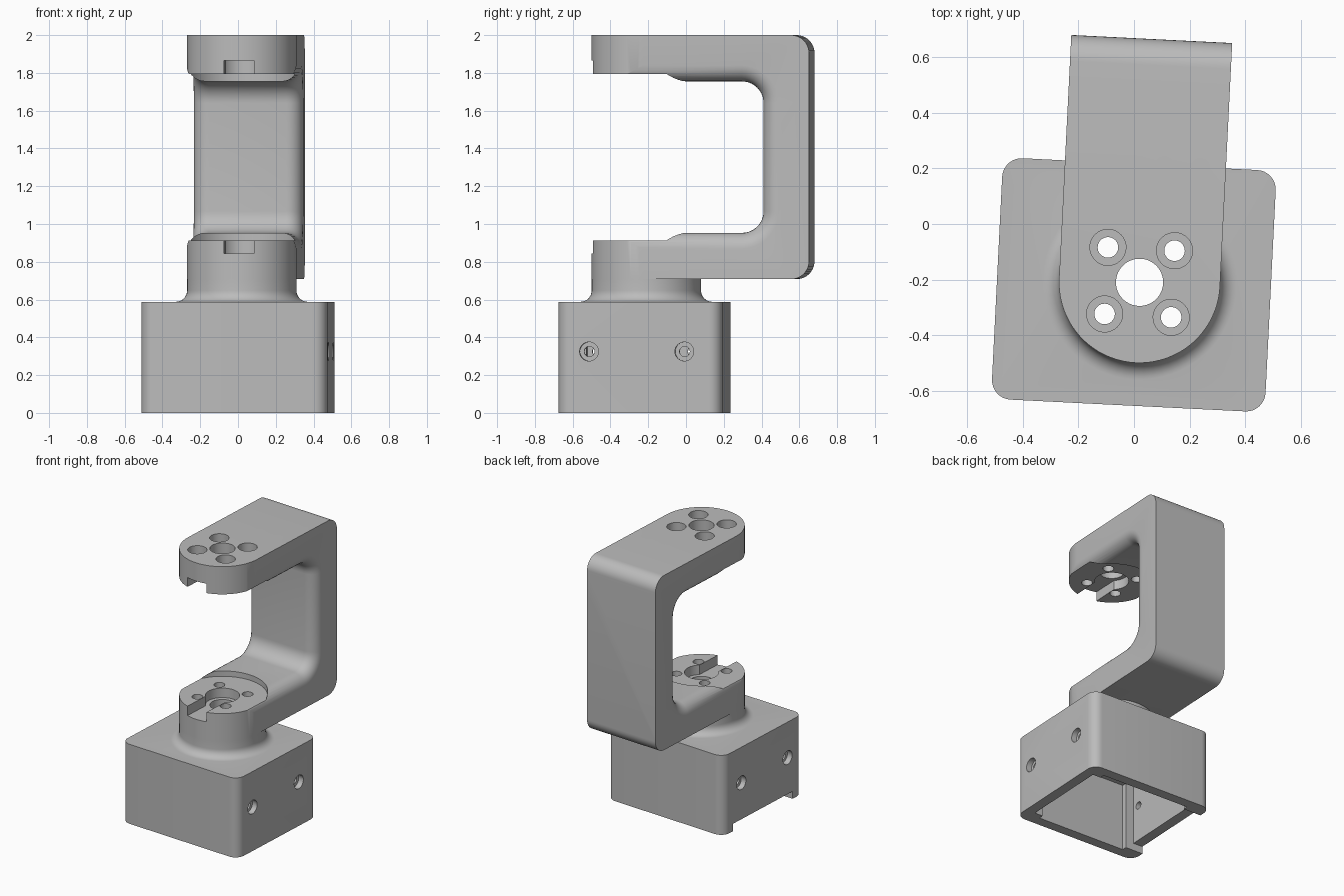
import bpy, bmesh, math
from math import sin, cos, pi
from mathutils import Matrix, Vector

cube = bpy.data.objects.get("Cube")
if cube:
    bpy.data.objects.remove(cube, do_unlink=True)

grey = bpy.data.materials.new("plain_grey")
grey.use_nodes = True
COLOUR = (0.5, 0.5, 0.5, 1)
grey.diffuse_color = COLOUR
grey.node_tree.nodes["Principled BSDF"].inputs["Base Color"].default_value = COLOUR

# Shared sizes
HALF = 0.29            # half width of the arm and neck radius
LOW, HIGH = 0.708, 2.0  # outer faces of the bracket
THICK = 0.245
BACK = 0.877
SEAT = THICK - 0.04    # thickness at the recessed seats
PLACE = Matrix.Translation((0.02, -0.21, 0)) @ Matrix.Rotation(math.radians(-2.87), 4, "Z")


def to_object(name, bm):
    bmesh.ops.recalc_face_normals(bm, faces=bm.faces)
    mesh = bpy.data.meshes.new(name)
    bm.to_mesh(mesh)
    bm.free()
    obj = bpy.data.objects.new(name, mesh)
    bpy.context.collection.objects.link(obj)
    mesh.materials.append(grey)
    return obj


def prism(points, offset):
    """Extrude a closed outline of 3D points along an offset."""
    bm = bmesh.new()
    face = bm.faces.new([bm.verts.new(p) for p in points])
    top = bmesh.ops.extrude_face_region(bm, geom=[face])["geom"]
    verts = [v for v in top if isinstance(v, bmesh.types.BMVert)]
    bmesh.ops.translate(bm, verts=verts, vec=offset)
    return bm


def cylinder(x, y, r, z0, z1, sides=48):
    ring = [(x + r * cos(2 * pi * i / sides), y + r * sin(2 * pi * i / sides), z0)
            for i in range(sides)]
    return to_object("cutter", prism(ring, (0, 0, z1 - z0)))


def side_cylinder(x0, x1, y, z, r, sides=32):
    ring = [(x0, y + r * cos(2 * pi * i / sides), z + r * sin(2 * pi * i / sides))
            for i in range(sides)]
    return to_object("cutter", prism(ring, (x1 - x0, 0, 0)))


def box(x0, x1, y0, y1, z0, z1, radius=0, name="cutter"):
    bm = prism([(x0, y0, z0), (x1, y0, z0), (x1, y1, z0), (x0, y1, z0)], (0, 0, z1 - z0))
    if radius:
        upright = [e for e in bm.edges
                   if abs(e.verts[0].co.z - e.verts[1].co.z) > 0.01]
        bmesh.ops.bevel(bm, geom=upright, offset=radius, segments=8,
                        profile=0.5, affect="EDGES")
    return to_object(name, bm)


def boolean(obj, cutter, operation="DIFFERENCE"):
    mod = obj.modifiers.new("shape", "BOOLEAN")
    mod.operation, mod.solver, mod.object = operation, "EXACT", cutter
    bpy.context.view_layer.objects.active = obj
    bpy.ops.object.modifier_apply(modifier=mod.name)
    bpy.data.objects.remove(cutter, do_unlink=True)


def arc(cy, cz, r, a0, a1, steps=10):
    return [(cy + r * cos(math.radians(a0 + (a1 - a0) * i / steps)),
             cz + r * sin(math.radians(a0 + (a1 - a0) * i / steps)))
            for i in range(steps + 1)]


def finish(obj):
    obj.data.transform(PLACE)
    bpy.ops.object.select_all(action="DESELECT")
    obj.select_set(True)
    bpy.context.view_layer.objects.active = obj
    bpy.ops.object.shade_smooth_by_angle(angle=math.radians(28))


# Bracket: C-shaped side outline, inner edges rounded
FRONT, RO, RI = -0.5, 0.095, 0.115
inner_y, inner_lo, inner_hi = BACK - THICK, LOW + THICK, HIGH - THICK
inner = ([(FRONT, inner_hi)]
         + arc(inner_y - RI, inner_hi - RI, RI, 90, 0)
         + arc(inner_y - RI, inner_lo + RI, RI, 0, -90)
         + [(FRONT, inner_lo)])
outer = ([(FRONT, LOW)] + arc(BACK - RO, LOW + RO, RO, -90, 0)
         + arc(BACK - RO, HIGH - RO, RO, 0, 90) + [(FRONT, HIGH)])
bm = prism([(-HALF, y, z) for y, z in inner + outer], (2 * HALF, 0, 0))


def on_inner(v):
    return (v.co.y < inner_y + 0.001
            and inner_lo - 0.001 < v.co.z < inner_hi + 0.001)


rim = [e for e in bm.edges if all(on_inner(v) for v in e.verts)
       and abs(e.verts[0].co.x - e.verts[1].co.x) < 0.001
       and (e.verts[0].co - e.verts[1].co).length < 1.5
       and not (abs(e.verts[0].co.y - FRONT) < 0.001 and abs(e.verts[1].co.y - FRONT) < 0.001)]
bmesh.ops.bevel(bm, geom=rim, offset=0.085, segments=7, profile=0.5,
                affect="EDGES", clamp_overlap=False)
arm = to_object("bracket_arm", bm)

# Round off both arm ends in plan
plan = [(x, y, 0.3) for x, y in arc(0, 0, HALF, 180, 360, 40)]
plan += [(HALF, 1.2, 0.3), (-HALF, 1.2, 0.3)]
boolean(arm, to_object("cutter", prism(plan, (0, 0, 2))), "INTERSECT")

# Circular seats, key slots and hub bores shared by both ends
boolean(arm, cylinder(0, 0, 0.302, LOW + SEAT, HIGH - SEAT, 64))
boolean(arm, box(-0.08, 0.08, -0.5, 0, LOW + SEAT - 0.07, HIGH - SEAT + 0.07))
boolean(arm, cylinder(0, 0, 0.115, LOW + SEAT - 0.07, HIGH - SEAT + 0.07))

# Housing: rounded box, hollow from below
X0, X1, Y0, Y1 = -0.513, 0.473, -0.445, 0.425
TOP, WALL, CEILING = 0.588, 0.075, 0.5
housing = box(X0, X1, Y0, Y1, 0, TOP, 0.07, "base_housing")

# Neck with a flared foot
SIDES = 64
profile = [(HALF, LOW)] + [(HALF + 0.06 - 0.06 * cos(a), TOP + 0.06 - 0.06 * sin(a))
                           for a in [i * pi / 16 for i in range(9)]]
profile.append((HALF + 0.06, TOP - 0.03))
bm = bmesh.new()
rings = [[bm.verts.new((r * cos(2 * pi * i / SIDES), r * sin(2 * pi * i / SIDES), z))
          for i in range(SIDES)] for r, z in profile]
for a, b in zip(rings, rings[1:]):
    for i in range(SIDES):
        j = (i + 1) % SIDES
        bm.faces.new((a[i], a[j], b[j], b[i]))
bm.faces.new(rings[0])
bm.faces.new(rings[-1])
boolean(housing, to_object("cutter", bm), "UNION")

# Cavity, corner posts left in place, and the open notch in one side wall
boolean(housing, box(X0 + WALL, X1 - WALL, Y0 + 0.11, Y1 - 0.11, -0.1, CEILING))
boolean(housing, box(X0 + 0.14, X1 - 0.14, Y0 + WALL, Y1 - WALL, -0.1, CEILING))
boolean(housing, box(X0 - 0.1, X0 + 0.2, Y0 + 0.11, Y1 - 0.11, -0.1, 0.055))

# Counterbored screw holes in both side walls
for y in (-0.28, 0.225):
    boolean(housing, side_cylinder(X0 - 0.1, X0 + 0.04, y, 0.325, 0.05))
    boolean(housing, side_cylinder(X1 - 0.04, X1 + 0.1, y, 0.325, 0.05))
    boolean(housing, side_cylinder(X0 - 0.1, X1 + 0.1, y, 0.325, 0.027))

# Vertical hub bore and four screw holes through everything
for part in (arm, housing):
    boolean(part, cylinder(0, 0, 0.085, 0.3, 2.2))
    for sx in (-1, 1):
        for sy in (-1, 1):
            boolean(part, cylinder(sx * 0.12, sy * 0.12, 0.037, 0.3, 2.2, 32))
            if part is arm:
                boolean(part, cylinder(sx * 0.12, sy * 0.12, 0.065, HIGH - 0.1, 2.2, 32))

for part in (arm, housing):
    finish(part)
